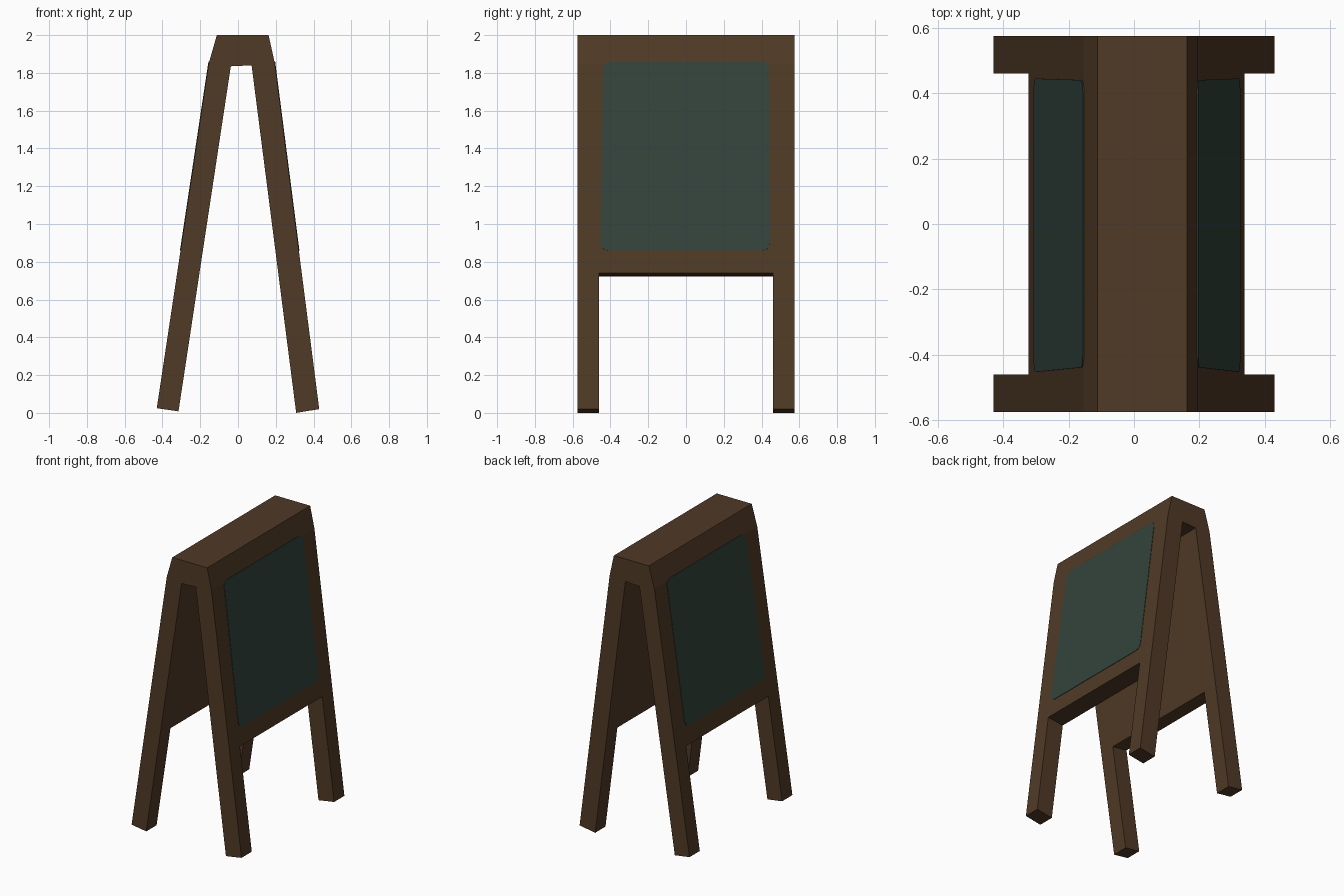
import bpy
import bmesh
from mathutils import Vector

cube = bpy.data.objects.get("Cube")
if cube:
    bpy.data.objects.remove(cube)


def material(name, rgb):
    mat = bpy.data.materials.new(name)
    mat.use_nodes = True
    color = (*rgb, 1.0)
    mat.diffuse_color = color
    bsdf = mat.node_tree.nodes["Principled BSDF"]
    bsdf.inputs["Base Color"].default_value = color
    bsdf.inputs["Roughness"].default_value = 0.9
    return mat


wood = material("dark brown wood", (0.080, 0.042, 0.019))
slate = material("green slate", (0.033, 0.058, 0.045))


def extruded(name, points, offset, mat, corner=0.0):
    """Extrude a flat outline along an offset, optionally rounding its corners."""
    bm = bmesh.new()
    face = bm.faces.new([bm.verts.new(p) for p in points])
    if corner:
        bmesh.ops.bevel(bm, geom=bm.verts[:], offset=corner, segments=4,
                        profile=0.5, affect='VERTICES')
        face = bm.faces[:][0]
    made = bmesh.ops.extrude_face_region(bm, geom=[face], use_keep_orig=True)
    moved = [g for g in made["geom"] if isinstance(g, bmesh.types.BMVert)]
    bmesh.ops.translate(bm, verts=moved, vec=offset)
    bmesh.ops.recalc_face_normals(bm, faces=bm.faces[:])
    mesh = bpy.data.meshes.new(name)
    bm.to_mesh(mesh)
    bm.free()
    mesh.materials.append(mat)
    obj = bpy.data.objects.new(name, mesh)
    bpy.context.scene.collection.objects.link(obj)
    return obj


# Folding frame: an A-shaped profile run through the full depth
half_depth = 0.575
foot_l, knee_l = (-0.43, 0.025), (-0.155, 1.85)
foot_r, knee_r = (0.43, 0.02), (0.195, 1.85)
profile = [foot_l, knee_l, (-0.112, 2.0), (0.162, 2.0), knee_r, foot_r,
           (0.308, 0.0), (0.072, 1.84), (-0.038, 1.835), (-0.315, 0.008)]
frame = extruded("a_frame", [(x, -half_depth, z) for x, z in profile],
                 Vector((0, 2 * half_depth, 0)), wood)

# Openings between the legs, cut square to each sloping side
gap = 0.46
opening = [(-0.6, -0.2), (-0.6, 0.777), (-0.207, 0.723),
           (0.22, 0.725), (0.6, 0.774), (0.6, -0.2)]
cutter = extruded("leg_gap_cutter", [(x, -gap, z) for x, z in opening],
                  Vector((0, 2 * gap, 0)), wood)
cutter.hide_render = True
cutter.hide_viewport = True
cutter.display_type = 'WIRE'
cut = frame.modifiers.new("leg gap", 'BOOLEAN')
cut.operation = 'DIFFERENCE'
cut.solver = 'EXACT'
cut.object = cutter

# Apply the cut so that only the finished frame remains
bpy.context.view_layer.update()
graph = bpy.context.evaluated_depsgraph_get()
finished = bpy.data.meshes.new_from_object(frame.evaluated_get(graph))
frame.modifiers.clear()
frame.data = finished
bpy.data.objects.remove(cutter)


# Writing boards: thin rounded plates lying on the two sloping sides
def board(name, foot, knee, side):
    def on_slope(y, z):
        t = (z - foot[1]) / (knee[1] - foot[1])
        return Vector((foot[0] + t * (knee[0] - foot[0]), y, z))

    low, high = 0.86, 1.86
    corners = [on_slope(-0.453, low), on_slope(0.445, low),
               on_slope(0.44, high), on_slope(-0.438, high)]
    slope = corners[2] - corners[1]
    normal = Vector((slope.z, 0, -slope.x)).normalized() * side
    start = [c - normal * 0.002 for c in corners]
    return extruded(name, start, normal * 0.005, slate, corner=0.04)


board("left_board", foot_r, knee_r, 1)
board("right_board", foot_l, knee_l, -1)
